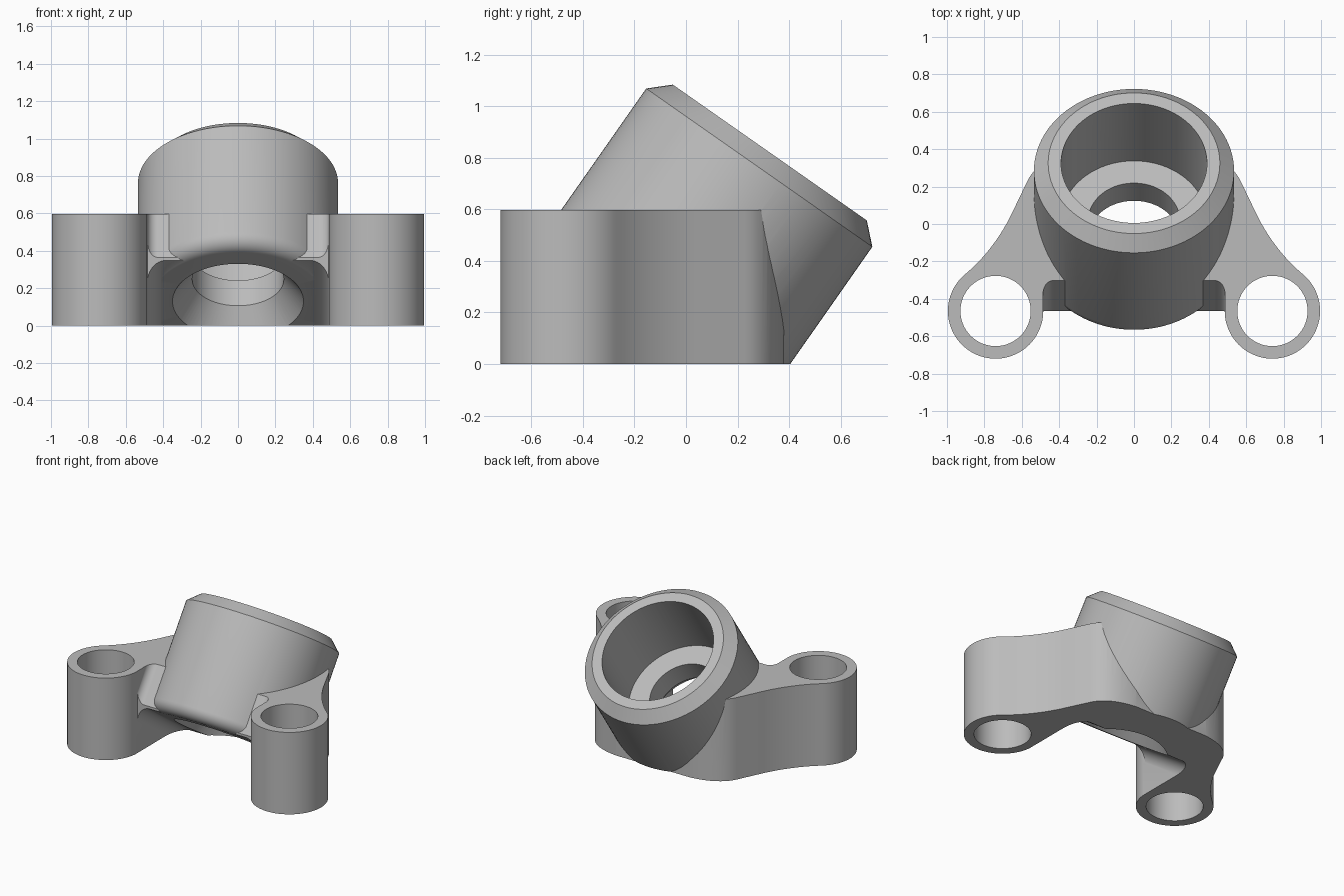
import bpy, bmesh
from math import radians, sin, cos, pi
from mathutils import Matrix, Vector

if "Cube" in bpy.data.objects:
    bpy.data.objects.remove(bpy.data.objects["Cube"], do_unlink=True)

grey = bpy.data.materials.new("plain_grey")
grey.use_nodes = True
grey.diffuse_color = (0.5, 0.5, 0.5, 1)
grey.node_tree.nodes["Principled BSDF"].inputs["Base Color"].default_value = grey.diffuse_color

# Tilted socket frame: origin at the centre of its mouth, z along its axis
TILT = Matrix.Translation((0, 0.325, 0.82)) @ Matrix.Rotation(radians(-35), 4, "X")
LUG = Vector((0.74, -0.465))


def finish(name, bm, matrix):
    bmesh.ops.transform(bm, matrix=matrix, verts=bm.verts)
    bmesh.ops.recalc_face_normals(bm, faces=bm.faces)
    mesh = bpy.data.meshes.new(name)
    bm.to_mesh(mesh)
    bm.free()
    mesh.materials.append(grey)
    obj = bpy.data.objects.new(name, mesh)
    bpy.context.collection.objects.link(obj)
    return obj


def prism(name, points, low, high, matrix=Matrix()):
    bm = bmesh.new()
    face = bm.faces.new([bm.verts.new((x, y, low)) for x, y in points])
    side = bmesh.ops.extrude_face_region(bm, geom=[face])["geom"]
    verts = [v for v in side if isinstance(v, bmesh.types.BMVert)]
    bmesh.ops.translate(bm, verts=verts, vec=(0, 0, high - low))
    return finish(name, bm, matrix)


def lathe(name, profile, matrix, steps=96):
    bm = bmesh.new()
    verts = [bm.verts.new((r, 0, z)) for r, z in profile]
    edges = [bm.edges.new(pair) for pair in zip(verts, verts[1:])]
    bmesh.ops.spin(bm, geom=verts + edges, cent=(0, 0, 0), axis=(0, 0, 1),
                   angle=2 * pi, steps=steps)
    bmesh.ops.remove_doubles(bm, verts=bm.verts, dist=0.0001)
    return finish(name, bm, matrix)


def arc(cx, cy, r, start, end, n):
    angles = [radians(start + (end - start) * i / n) for i in range(n + 1)]
    return [(cx + r * cos(a), cy + r * sin(a)) for a in angles]


def bend(a, b, c, n=10):
    a, b, c = Vector(a), Vector(b), Vector(c)
    ts = [i / n for i in range(n + 1)]
    return [tuple(a * (1 - t) ** 2 + b * 2 * t * (1 - t) + c * t * t) for t in ts]


def tunnel(half, top, r):
    # Tall slab with two rounded upper corners
    right = arc(half - r, top - r, r, 0, 90, 12)
    return [(half, -2)] + right + [(-x, y) for x, y in reversed(right)] + [(-half, -2)]


def combine(target, other, operation):
    mod = target.modifiers.new("combine", "BOOLEAN")
    mod.operation, mod.object, mod.solver = operation, other, "EXACT"
    other.hide_render = True
    bpy.context.view_layer.objects.active = target
    bpy.ops.object.modifier_apply(modifier=mod.name)
    bpy.data.objects.remove(other, do_unlink=True)


# Bracket plate with two lugs, mirrored outline
half = arc(LUG.x, LUG.y, 0.255, 180, 410, 56)
half += bend(half[-1], (0.755, -0.145), (0.66, 0.042))
half += bend((0.57, 0.23), (0.51, 0.355), (0.3, 0.38))
outline = half + [(-x, y) for x, y in reversed(half)]
mount = prism("angled_socket_mount", outline, 0, 0.597)

# Clear the gap between the lugs, in front of and below the socket
combine(mount, prism("front_gap", tunnel(0.486, -0.386, 0.055), -2, 1, TILT), "DIFFERENCE")
under = TILT @ Matrix.Rotation(radians(90), 4, "X")
combine(mount, prism("under_gap", tunnel(0.486, -0.84, 0.1), -2, 2, under), "DIFFERENCE")

# Tilted socket body: chamfered mouth and rounded lower rim
rim = arc(0.455, -0.763, 0.08, 0, -90, 10)
body = [(0, 0), (0.459, 0), (0.535, -0.0715)] + rim + [(0, -0.843)]
combine(mount, lathe("socket_body", body, TILT), "UNION")

# Stepped bore with a countersunk lower end
bore = [(0, 0.1), (0.39, 0.1), (0.39, -0.535), (0.245, -0.535),
        (0.245, -0.7), (0.365, -0.863), (0, -0.863)]
combine(mount, lathe("socket_bore", bore, TILT), "DIFFERENCE")

# Lug holes
for side in (-1, 1):
    hole = prism("lug_hole", arc(side * LUG.x, LUG.y, 0.188, 0, 354.375, 63), -1, 1)
    combine(mount, hole, "DIFFERENCE")

# Trim flat at the ground
ground = [(-2, -2), (2, -2), (2, 2), (-2, 2)]
combine(mount, prism("ground_trim", ground, -2, 0), "DIFFERENCE")

bpy.ops.object.select_all(action="DESELECT")
mount.select_set(True)
bpy.context.view_layer.objects.active = mount
bpy.ops.object.shade_smooth_by_angle(angle=radians(25))
